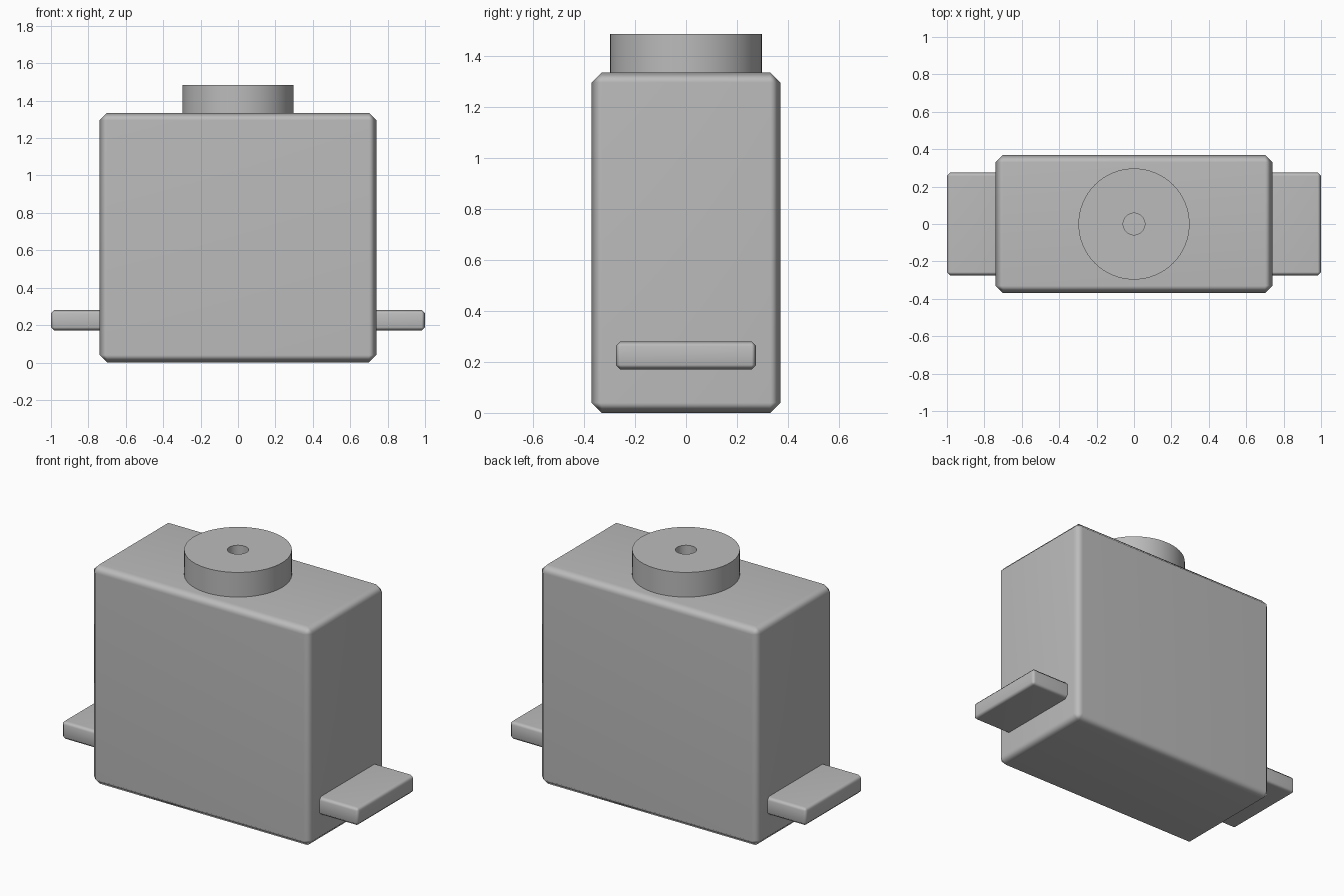
import bpy
import bmesh

if "Cube" in bpy.data.objects:
    bpy.data.objects.remove(bpy.data.objects["Cube"], do_unlink=True)

grey = bpy.data.materials.new("plain grey")
grey.use_nodes = True
colour = (0.5, 0.5, 0.5, 1)
grey.diffuse_color = colour
grey.node_tree.nodes["Principled BSDF"].inputs["Base Color"].default_value = colour


def finish(obj, name, angle):
    obj.name = name
    obj.data.materials.append(grey)
    bpy.ops.object.shade_smooth_by_angle(angle=angle)


def chamfered_box(name, low, high, width):
    """Box between two corners with softly shaded chamfers."""
    centre = [(a + b) / 2 for a, b in zip(low, high)]
    bpy.ops.mesh.primitive_cube_add(size=1, location=centre)
    obj = bpy.context.object
    obj.scale = [b - a for a, b in zip(low, high)]
    bpy.ops.object.transform_apply(location=False, rotation=False, scale=True)
    bm = bmesh.new()
    bm.from_mesh(obj.data)
    bmesh.ops.bevel(bm, geom=bm.edges[:], offset=width, segments=1,
                    affect='EDGES', profile=0.5)
    bm.to_mesh(obj.data)
    bm.free()
    finish(obj, name, 1.0)
    soft = obj.modifiers.new("soft chamfer", 'WEIGHTED_NORMAL')
    soft.keep_sharp = True
    return obj


# Main housing
chamfered_box("housing", (-0.74, -0.37, 0), (0.74, 0.37, 1.335), 0.04)

# Mounting tabs on both sides
for side, name in ((1, "left_tab"), (-1, "right_tab")):
    xs = sorted((side * 0.7, side))
    chamfered_box(name, (xs[0], -0.275, 0.17), (xs[1], 0.275, 0.28), 0.018)

# Round output hub with a centre bore, spun from a profile
mesh = bpy.data.meshes.new("output_hub")
hub = bpy.data.objects.new("output_hub", mesh)
bpy.context.collection.objects.link(hub)
bm = bmesh.new()
profile = [(0.058, 1.335), (0.297, 1.335), (0.297, 1.485), (0.058, 1.485)]
ring = [bm.verts.new((r, 0, z)) for r, z in profile]
edges = [bm.edges.new((ring[i], ring[(i + 1) % 4])) for i in range(4)]
bmesh.ops.spin(bm, geom=ring + edges, axis=(0, 0, 1), cent=(0, 0, 0),
               angle=6.283185, steps=64, use_merge=True)
bmesh.ops.remove_doubles(bm, verts=bm.verts[:], dist=0.0005)
bmesh.ops.recalc_face_normals(bm, faces=bm.faces[:])
bm.to_mesh(mesh)
bm.free()
bpy.ops.object.select_all(action='DESELECT')
hub.select_set(True)
bpy.context.view_layer.objects.active = hub
finish(hub, "output_hub", 0.6)
